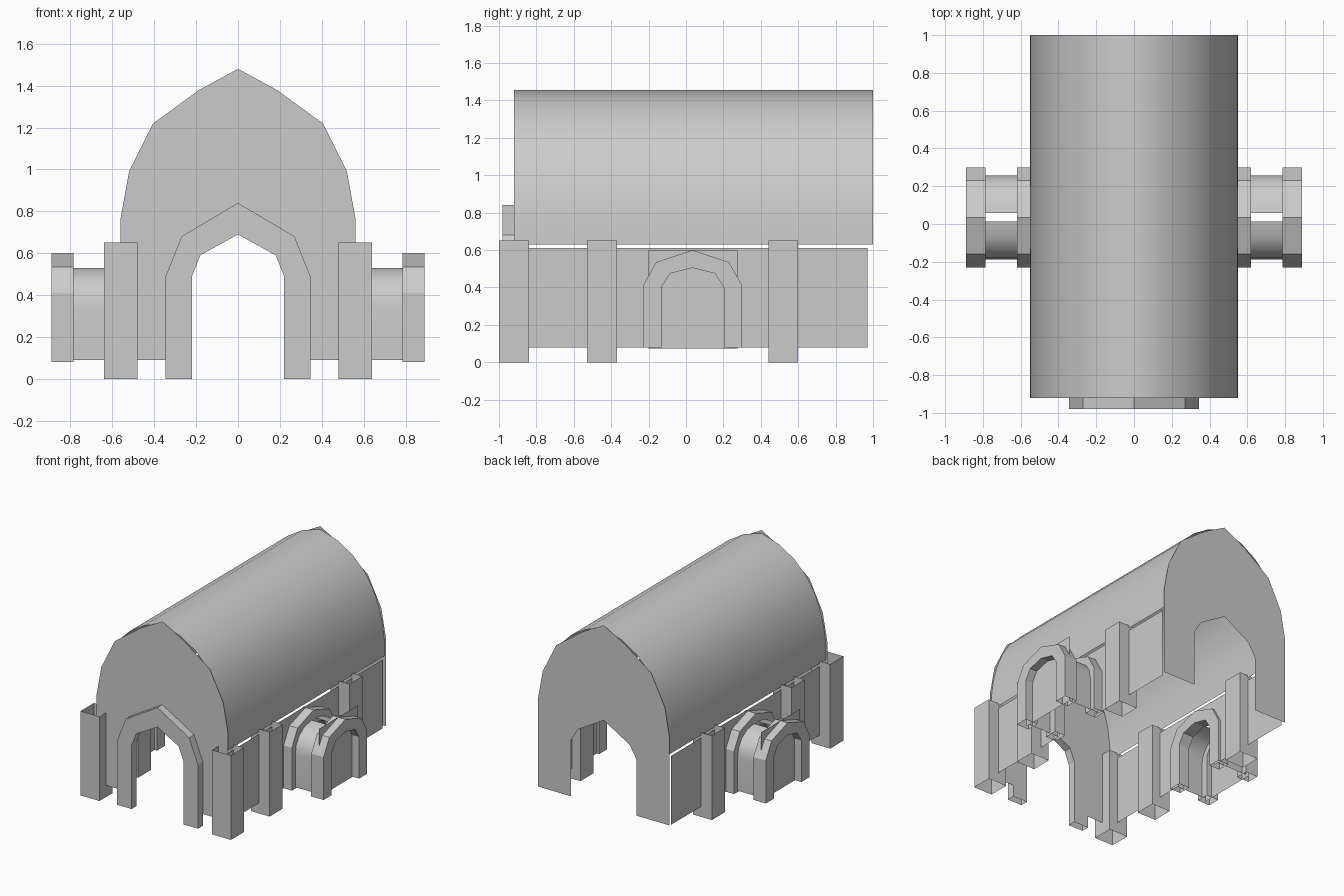
import bpy, bmesh, math

if "Cube" in bpy.data.objects:
    bpy.data.objects.remove(bpy.data.objects["Cube"])


def finish(name, bm, smooth=False):
    bmesh.ops.recalc_face_normals(bm, faces=bm.faces[:])
    me = bpy.data.meshes.new(name)
    bm.to_mesh(me)
    bm.free()
    ob = bpy.data.objects.new(name, me)
    bpy.context.scene.collection.objects.link(ob)
    if smooth:
        bpy.context.view_layer.objects.active = ob
        ob.select_set(True)
        bpy.ops.object.shade_smooth_by_angle(angle=math.radians(40))
        ob.select_set(False)
    return ob


def full(half):
    """Mirror a half profile that runs from the foot up to the apex."""
    return [(-u, z) for u, z in half] + [(u, z) for u, z in reversed(half) if u > 0]


def point(axis, d, c, u, z):
    return (c + u, d, z) if axis == 'y' else (d, c + u, z)


def sheet(name, outline, axis, d, c=0.0):
    """Flat panel standing across the given axis."""
    bm = bmesh.new()
    bm.faces.new([bm.verts.new(point(axis, d, c, u, z)) for u, z in outline])
    return finish(name, bm)


def strip(name, paths, axis, d0, d1, c=0.0, smooth=True):
    """Open profiles swept along the given axis."""
    bm = bmesh.new()
    for path in paths:
        rows = [[bm.verts.new(point(axis, d, c, u, z)) for u, z in path] for d in (d0, d1)]
        for i in range(len(path) - 1):
            bm.faces.new((rows[0][i], rows[0][i + 1], rows[1][i + 1], rows[1][i]))
    return finish(name, bm, smooth)


def arch_frame(name, outer, inner, axis, d0, d1, c=0.0):
    """Arched surround with open feet."""
    bm = bmesh.new()
    o, n = full(outer), full(inner)
    r = [[bm.verts.new(point(axis, d, c, u, z)) for u, z in p]
         for p, d in ((o, d0), (o, d1), (n, d1), (n, d0))]
    for k in range(4):
        a, b = r[k], r[(k + 1) % 4]
        for i in range(len(o) - 1):
            bm.faces.new((a[i], a[i + 1], b[i + 1], b[i]))
    return finish(name, bm)


def pillar(name, x, y, h=0.65, w=0.08):
    """Square post with open ends."""
    bm = bmesh.new()
    ring = [(x - w, y - w), (x + w, y - w), (x + w, y + w), (x - w, y + w)]
    lo, hi = [[bm.verts.new((px, py, z)) for px, py in ring] for z in (0, h)]
    for i in range(4):
        j = (i + 1) % 4
        bm.faces.new((lo[i], lo[j], hi[j], hi[i]))
    return finish(name, bm)


# Vaulted roof
roof = [(0.55, 0.63), (0.547, 0.75), (0.53, 0.88), (0.497, 1.0), (0.45, 1.12),
        (0.38, 1.23), (0.28, 1.33), (0.15, 1.41), (0, 1.455)]
strip("vault_roof", [full(roof)], 'y', -0.92, 1.0)

# End walls with a doorway
gable = [(0.56, 0.09), (0.56, 0.77), (0.52, 0.99), (0.405, 1.22), (0.185, 1.38), (0, 1.48)]
door = [(0.28, 0.09), (0.28, 0.52), (0.22, 0.62), (0, 0.75)]
for name, y in (("front_wall", -0.92), ("back_wall", 1.0)):
    sheet(name, full(gable) + full(door)[::-1], 'y', y)

# Front door surround
arch_frame("door_frame",
           [(0.345, 0), (0.345, 0.49), (0.27, 0.68), (0, 0.84)],
           [(0.22, 0), (0.22, 0.49), (0.18, 0.59), (0, 0.69)], 'y', -0.98, -0.92)

# Side walls, posts and porches
C = 0.035
frame_out = [(0.265, 0.08), (0.265, 0.41), (0.195, 0.535), (0, 0.6)]
frame_in = [(0.167, 0.08), (0.167, 0.40), (0.12, 0.475), (0, 0.505)]
hole = [(u + C, z) for u, z in full([(0.2, 0.08), (0.2, 0.41), (0.14, 0.5), (0, 0.54)])]
tunnel = [(0.222, 0.09), (0.222, 0.34), (0.212, 0.41), (0.175, 0.47), (0.11, 0.515), (0.022, 0.53)]
for side, s in (("left", -1), ("right", 1)):
    wall = [(-0.92, 0.08), (-0.92, 0.61), (0.97, 0.61), (0.97, 0.08)]
    sheet(side + "_wall", wall + hole[::-1], 'x', s * 0.55)
    for i, y in enumerate((-0.92, -0.45, 0.52)):
        pillar(f"{side}_pillar_{i + 1}", s * 0.56, y)
    arch_frame(side + "_porch_inner_frame", frame_out, frame_in, 'x', s * 0.53, s * 0.62, C)
    arch_frame(side + "_porch_outer_frame", frame_out, frame_in, 'x', s * 0.785, s * 0.89, C)
    strip(side + "_porch_tunnel", [tunnel, [(-u, z) for u, z in tunnel]],
          'x', s * 0.55, s * 0.82, C)
    sheet(side + "_porch_panel",
          [(-0.235, 0.075), (-0.235, 0.6), (0.24, 0.6), (0.24, 0.075)], 'x', s * 0.83, C)
